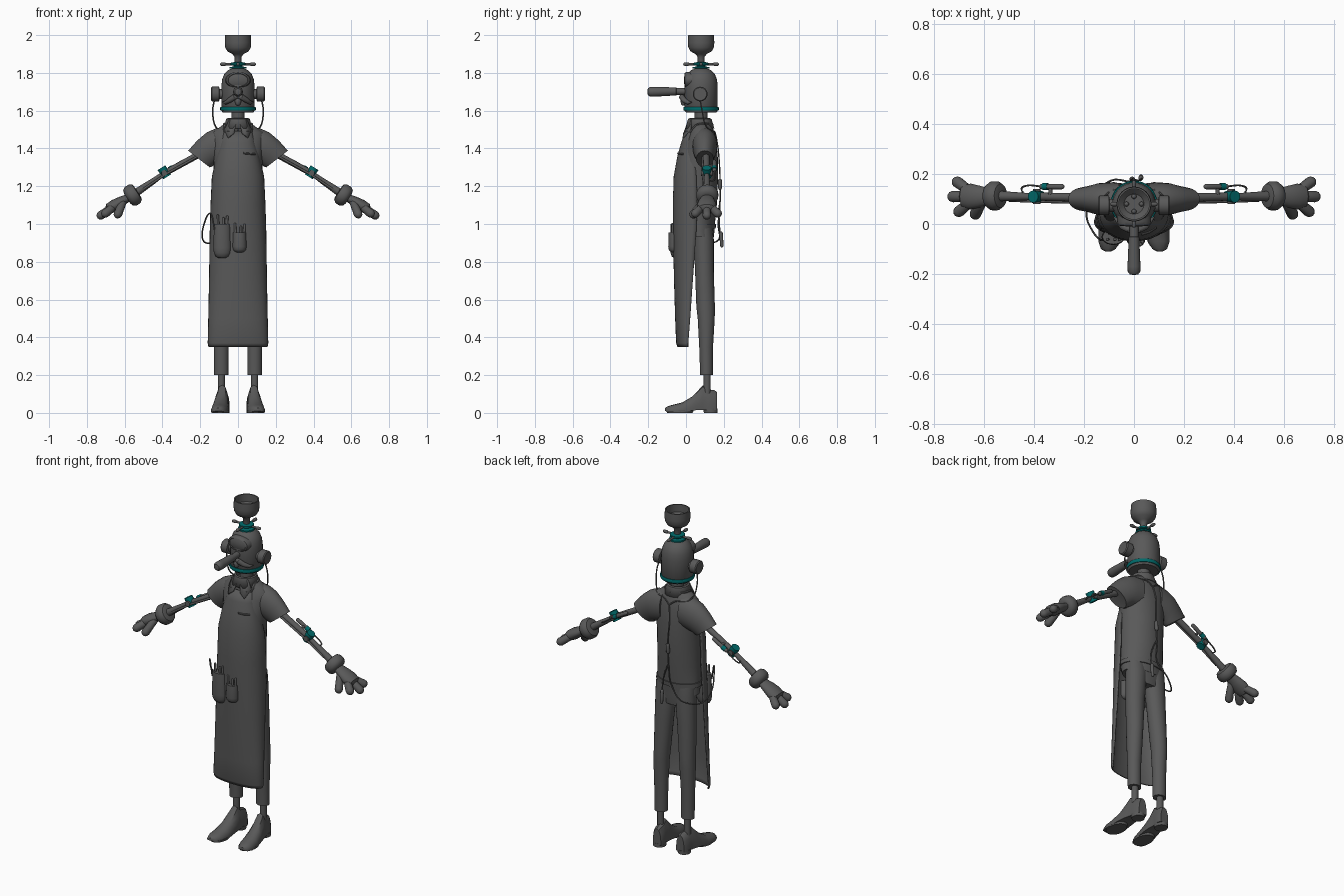
import bpy, bmesh, math
from mathutils import Vector as V

def material(name, col):
    m = bpy.data.materials.new(name)
    m.diffuse_color = (*col, 1)
    return m

GREY = material("dark grey", (0.1, 0.1, 0.1))
TEAL = material("teal", (0.0, 0.14, 0.14))

def loft(name, rings, mat=GREY, mirror=False, caps=True, closed=True, thick=0):
    """Skin a list of equal-length point rings."""
    bm = bmesh.new()
    vs = [[bm.verts.new(p) for p in r] for r in rings]
    n = len(vs[0])
    for a, b in zip(vs, vs[1:]):
        for i in range(n if closed else n - 1):
            j = (i + 1) % n
            bm.faces.new((a[i], a[j], b[j], b[i]))
    if caps:
        bm.faces.new(vs[0][::-1])
        bm.faces.new(vs[-1])
    bmesh.ops.recalc_face_normals(bm, faces=bm.faces)
    me = bpy.data.meshes.new(name)
    bm.to_mesh(me)
    bm.free()
    me.materials.append(mat)
    ob = bpy.data.objects.new(name, me)
    bpy.context.collection.objects.link(ob)
    if thick:
        s = ob.modifiers.new("thickness", 'SOLIDIFY')
        s.thickness, s.offset = thick, 0
    if mirror:
        ob.modifiers.new("mirror", 'MIRROR').use_mirror_merge = False
    return ob

def oval(c, u, v, n=24):
    c, u, v = V(c), V(u), V(v)
    return [c + u * math.cos(2 * math.pi * i / n) + v * math.sin(2 * math.pi * i / n) for i in range(n)]

def flat(z, rx, y0, y1, cx=0, n=32):
    return oval((cx, (y0 + y1) / 2, z), (rx, 0, 0), (0, (y1 - y0) / 2, 0), n)

def lathe(name, prof, cx=0, cy=0.08, mat=GREY, **k):
    return loft(name, [flat(z, r, cy - r, cy + r, cx) for r, z in prof], mat, **k)

def tube(name, pts, radii, mat=GREY, n=12, flatten=1.0, **k):
    """Round tube along a path; flatten squashes its section across y."""
    pts = [V(p) for p in pts]
    if not isinstance(radii, (list, tuple)):
        radii = [radii] * len(pts)
    rings = []
    for i, p in enumerate(pts):
        t = (pts[min(i + 1, len(pts) - 1)] - pts[max(i - 1, 0)]).normalized()
        ref = V((0, 1, 0)) if abs(t.y) < 0.9 else V((1, 0, 0))
        u = t.cross(ref).normalized()
        rings.append(oval(p, u * radii[i] * flatten, t.cross(u) * radii[i], n))
    return loft(name, rings, mat, **k)

def capsule(name, a, b, ra, rb, mat=GREY, **k):
    a, b = V(a), V(b)
    d = (b - a).normalized()
    arc = [math.radians(x) for x in (5, 30, 60, 90)]
    pts = [a - d * ra * math.cos(t) for t in arc] + [b + d * rb * math.cos(t) for t in arc[::-1]]
    rad = [ra * math.sin(t) for t in arc] + [rb * math.sin(t) for t in arc[::-1]]
    return tube(name, pts, rad, mat, **k)

def wire(name, pts, r=0.004, **k):
    """Thin cable through the points, smoothed."""
    p = [V(pts[0])] + [V(q) for q in pts] + [V(pts[-1])]
    out = []
    for i in range(1, len(p) - 2):
        a, b, c, d = p[i - 1:i + 3]
        for s in range(6):
            t = s / 6
            out.append(0.5 * (2 * b + (c - a) * t + (2 * a - 5 * b + 4 * c - d) * t * t + (3 * b - a - 3 * c + d) * t ** 3))
    return tube(name, out + [p[-1]], r, n=6, **k)

# head, jaw band, neck
lathe("head", [(.08, 1.59), (.088, 1.6), (.088, 1.73), (.084, 1.765), (.072, 1.795), (.052, 1.815), (.025, 1.826)])
lathe("jaw_band", [(.092, 1.6), (.094, 1.604), (.094, 1.616), (.092, 1.62)], mat=TEAL)
lathe("neck", [(.034, 1.5), (.034, 1.6)])

# hat valve, spokes and open cup
lathe("valve_hub", [(.045, 1.822), (.045, 1.83), (.024, 1.834), (.024, 1.84), (.04, 1.843), (.04, 1.853), (.022, 1.857)], mat=TEAL)
lathe("cup", [(.018, 1.85), (.018, 1.885), (.03, 1.9), (.056, 1.914), (.068, 1.935), (.07, 1.96), (.068, 2.0),
              (.061, 2.0), (.061, 1.955), (.04, 1.935)])
for i in range(4):
    d = V((math.cos(i * math.pi / 2), math.sin(i * math.pi / 2), 0))
    c = V((0, .08, 1.846))
    tube("valve_spoke", [c + d * .02, c + d * .08], .006)
    capsule("spoke_knob", c + d * .07, c + d * .086, .009, .009)
    capsule("cup_bead", V((0, .08, 1.94)) + d * .03, V((0, .08, 1.95)) + d * .03, .01, .01)

# face: goggles, long nose, moustache, mouth
loft("goggle_lens", [oval((0, y, 1.762), (.068 * s, 0, 0), (0, 0, .044 * s))
                     for y, s in ((.05, 1), (.01, 1), (-.004, .92), (-.008, .8), (-.004, .76), (-.009, .5), (-.011, .1))])
tube("nose", [(0, y, z) for y, z in ((.02, 1.702), (-.05, 1.702), (-.052, 1.702), (-.17, 1.7), (-.192, 1.7), (-.202, 1.7), (-.204, 1.7))],
     [.018, .018, .021, .026, .025, .017, .004], n=16)
tube("moustache", [(.0, -.014, 1.675), (.02, -.022, 1.672), (.045, -.01, 1.655), (.065, .012, 1.642), (.082, .03, 1.645)],
     [.01, .015, .014, .01, .002], mirror=True)
capsule("chin_tuft", (0, -.012, 1.65), (0, -.014, 1.64), .018, .014)

# headphones and their cables
tube("earcup", [(x, .075, 1.688) for x in (.08, .098, .1, .138, .143)], [.026, .026, .039, .039, .034], n=24, mirror=True)
wire("ear_cable", [(.125, .075, 1.655), (.134, .085, 1.6), (.125, .1, 1.53), (.095, .13, 1.495), (.04, .15, 1.49), (0, .16, 1.46)], mirror=True)
wire("back_cable", [(0, .16, 1.46), (-.012, .172, 1.38), (-.006, .18, 1.25), (-.012, .18, 1.1), (-.02, .17, 1.0),
                    (-.09, .175, .92), (-.17, .11, .9), (-.19, .03, .95), (-.165, -.03, 1.04), (-.14, -.06, 1.05), (-.125, -.065, .97)])
capsule("cable_joint", (-.006, .18, 1.23), (-.008, .18, 1.19), .01, .01)
wire("hanging_cable", [(-.01, .178, 1.12), (.02, .175, 1.05), (.03, .178, .98), (.028, .186, .93)])
capsule("cable_plug", (.028, .185, .95), (.028, .19, .885), .01, .009)

# shirt, sleeves, collar
SHIRT = [(.93, .132, 0, .148), (.99, .13, -.03, .152), (1.1, .128, -.05, .163), (1.25, .128, -.055, .17), (1.36, .13, -.03, .168),
         (1.44, .14, -.003, .16), (1.485, .135, .015, .15), (1.51, .1, .022, .142), (1.54, .06, .022, .128)]
loft("shirt", [flat(*r) for r in SHIRT])
loft("sleeve", [oval(((a + c) / 2, .1, (b + d) / 2), ((a - c) / 2, 0, (b - d) / 2), (0, r, 0))
                for a, b, c, d, r in ((.06, 1.515, .06, 1.33, .065), (.12, 1.505, .1, 1.32, .066), (.165, 1.485, .125, 1.315, .063),
                                      (.215, 1.443, .135, 1.305, .054), (.264, 1.388, .15, 1.3, .046),
                                      (.252, 1.38, .16, 1.31, .038))], mirror=True)
loft("belt", [flat(.975, .137, -.028, .157), flat(1.0, .136, -.036, .159)])
lathe("collar", [(.045, 1.54), (.054, 1.558), (.06, 1.555), (.075, 1.505)], cy=.073, caps=False, thick=.005)
loft("collar_flap", [[(.004, .015, 1.55), (.045, .03, 1.552)], [(.022, -.012, 1.48), (.072, .025, 1.5)], [(.052, -.016, 1.455), (.054, -.014, 1.457)]],
     caps=False, closed=False, thick=.006, mirror=True)
for z, y in ((1.5, .018), (1.47, .005)):
    capsule("button", (0, y, z), (0, y - .006, z), .006, .006)

# apron as a wrapped sheet
APRON = [(1.49, .072, -.002, .04), (1.43, .088, -.022, .04), (1.36, .11, -.042, .045), (1.25, .135, -.062, .055), (1.1, .142, -.066, .06), (.97, .146, -.066, .055),
         (.7, .15, -.06, .036), (.5, .154, -.054, .022), (.37, .157, -.049, .012), (.35, .153, -.042, .012)]
rows = []
for z, w, f, e in APRON:
    ang = [math.pi / 2 * (i / 12 - 1) for i in range(25)]
    rows.append([(w * math.sin(a), e - (e - f) * math.cos(a) ** .8 if abs(a) < 1.57 else e, z) for a in ang])
loft("apron", rows, caps=False, closed=False, thick=.007)
wire("apron_strap", [(.07, .02, 1.485), (.074, .06, 1.525), (.06, .11, 1.53), (0, .14, 1.525)], .006, mirror=True)
tube("chest_pocket_edge", [(.03, -.042, 1.375), (.06, -.034, 1.372), (.09, -.014, 1.37)], .005, n=8)

# tool pockets and tools
for cx, w, z0, z1 in ((-.083, .047, .82, 1.0), (.008, .037, .85, .955)):
    cy = -.05 if cx < -.05 else -.06
    loft("tool_pocket", [flat(z0 + (z1 - z0) * h, w * s, cy - .034 * s, cy + .03 * s, cx, 24)
                         for h, s in ((0, .45), (.05, .75), (.15, .95), (.3, 1), (.85, .95), (1, .92))])
    for dx, h in ((-.02, .045), (.006, .03), (.022, .04)):
        capsule("tool", (cx + dx, cy - .012, z1 - .05), (cx + dx * 1.2, cy - .012, z1 + h), .007, .006)

# trousers, shins
loft("hips", [flat(.86, .1, .05, .14), flat(.92, .122, .038, .146), flat(.99, .124, .03, .146)])
loft("trouser_leg", [flat(z, rx, y0, y1, cx, 24) for z, rx, y0, y1, cx in
                     ((.2, .038, .075, .142, .088), (.35, .039, .07, .143, .088), (.5, .044, .062, .152, .086), (.56, .045, .055, .153, .083),
                      (.75, .054, .048, .147, .074), (.92, .061, .04, .147, .063), (.98, .06, .045, .14, .062))], mirror=True)
tube("shin", [(.088, .112, .1), (.088, .112, .22)], .019, mirror=True)

# shoes lofted from toe to heel, with heel blocks
shoe = []
for y, w, b, t in ((-.11, .012, .01, .026), (-.1, .03, .006, .034), (-.07, .043, .004, .043), (-.02, .047, .004, .055), (.03, .043, .012, .085),
                   (.07, .038, .016, .125), (.09, .034, .016, .147), (.115, .032, .016, .125), (.15, .034, .016, .12), (.165, .026, .016, .11)):
    cx = .09 - (y - .03) * .1
    shoe.append([(cx + w, y, b), (cx + w, y, b + (t - b) * .3), (cx + w * .85, y, b + (t - b) * .65), (cx + w * .5, y, b + (t - b) * .93), (cx, y, t),
                 (cx - w * .5, y, b + (t - b) * .93), (cx - w * .85, y, b + (t - b) * .65), (cx - w, y, b + (t - b) * .3), (cx - w, y, b)])
loft("shoe", shoe, mirror=True)
loft("shoe_heel", [flat(0, .035, .095, .168, .081), flat(.022, .036, .09, .168, .081)], mirror=True)
loft("shoe_sole", [flat(0, .046, -.1, .035, .095), flat(.012, .048, -.104, .04, .095)], mirror=True)

# mechanical arms
tube("upper_arm", [(.14, .105, 1.405), (.385, .11, 1.27)], [.018, .016], mirror=True)
tube("forearm", [(.385, .11, 1.272), (.45, .11, 1.226), (.56, .112, 1.152)], [.012, .016, .022], mirror=True)
tube("elbow", [(.375, .11, 1.25), (.405, .11, 1.298)], .024, TEAL, n=16, mirror=True)
tube("elbow_axle", [(.39, .08, 1.27), (.39, .14, 1.27)], .016, mirror=True)
capsule("piston", (.29, .15, 1.33), (.37, .15, 1.285), .011, .011, mirror=True)
tube("piston_link", [(.335, .11, 1.305), (.335, .152, 1.305)], .008, mirror=True)
tube("piston_ring", [(.345, .15, 1.299), (.365, .15, 1.288)], .014, TEAL, mirror=True)
wire("arm_cable", [(.37, .15, 1.285), (.42, .155, 1.25), (.45, .145, 1.23), (.445, .125, 1.23)], .004, mirror=True)
tube("arm_rod", [(.2, .087, 1.365), (.38, .09, 1.265), (.5, .095, 1.185)], .006, mirror=True)

# gloves
d = V((.84, 0, -.54))
c = V((.56, .113, 1.152))
tube("glove_cuff", [c + d * s for s in (-.034, -.03, -.014, .01, .026, .032)], [.035, .048, .058, .058, .048, .03], n=24, mirror=True)
tube("palm", [(.58, .112, 1.14), (.62, .11, 1.118), (.655, .11, 1.097), (.685, .11, 1.08), (.695, .11, 1.074)], [.032, .044, .052, .045, .02],
     n=20, flatten=.62, mirror=True)
for a, b in (((.66, .133, 1.09), (.708, .168, 1.056)), ((.67, .11, 1.085), (.726, .11, 1.046)),
             ((.66, .085, 1.09), (.702, .05, 1.056)), ((.61, .09, 1.115), (.636, .04, 1.052))):
    capsule("finger", a, b, .02, .023, mirror=True)

# smooth shading with sharp edges kept
for ob in bpy.context.scene.objects:
    ob.select_set(True)
    bpy.context.view_layer.objects.active = ob
bpy.ops.object.shade_smooth_by_angle(angle=math.radians(40))
